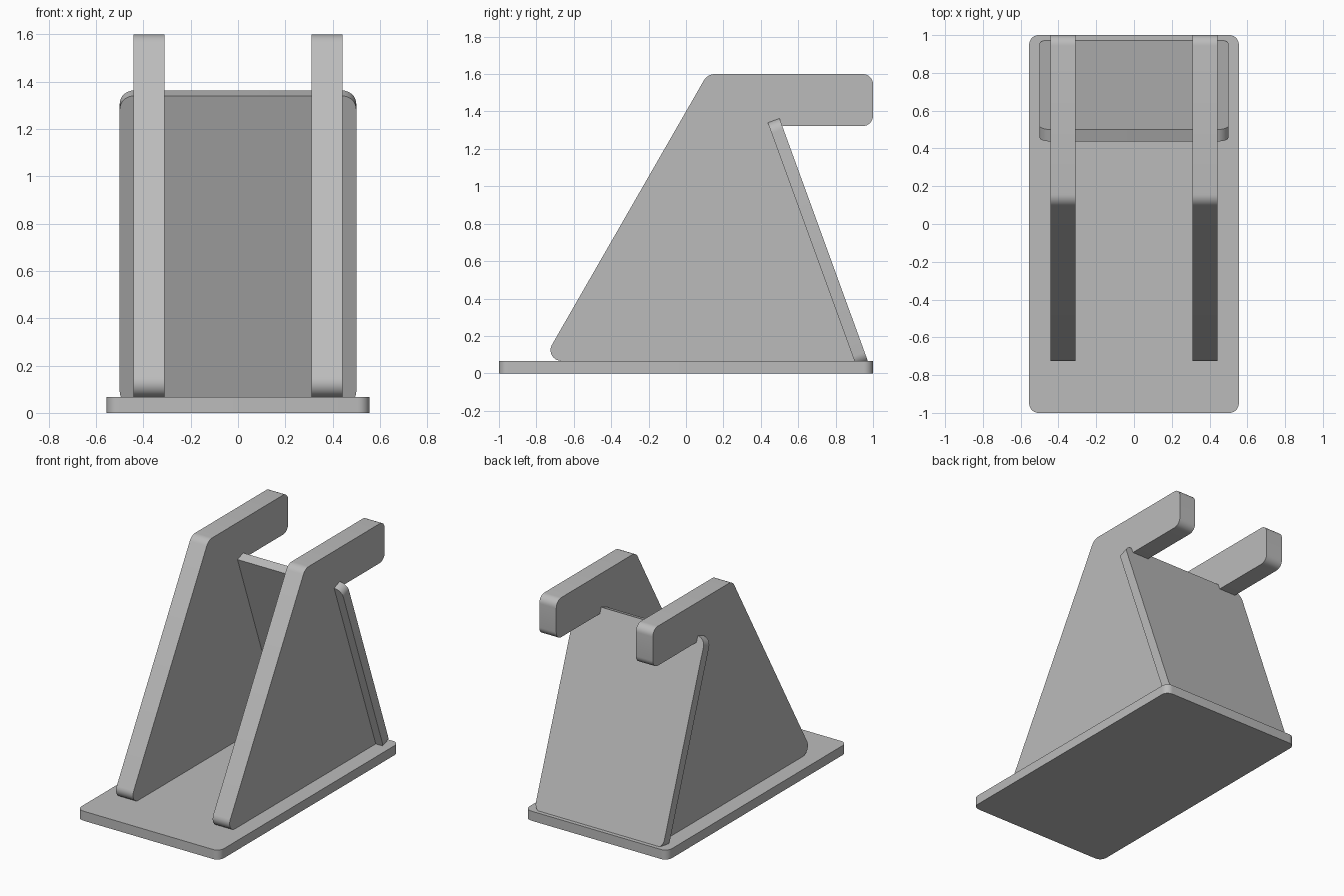
import bpy, bmesh
from math import radians, tan, sin
from mathutils import Vector

cube = bpy.data.objects.get("Cube")
if cube:
    bpy.data.objects.remove(cube, do_unlink=True)

grey = bpy.data.materials.new("plain grey")
grey.use_nodes = True
colour = (0.5, 0.5, 0.5, 1)
grey.diffuse_color = colour
grey.node_tree.nodes["Principled BSDF"].inputs["Base Color"].default_value = colour


def rounded_outline(corners, steps=8):
    """Replace each (x, y, radius) corner with a tangent arc."""
    pts = [Vector(c[:2]) for c in corners]
    out = []
    for i, p in enumerate(pts):
        r = corners[i][2]
        if r == 0:
            out.append(p)
            continue
        a = (pts[i - 1] - p).normalized()
        b = (pts[(i + 1) % len(pts)] - p).normalized()
        half = a.angle(b) / 2
        centre = p + (a + b).normalized() * (r / sin(half))
        start = p + a * (r / tan(half)) - centre
        end = p + b * (r / tan(half)) - centre
        sweep = start.angle(end)
        for k in range(steps + 1):
            t = k / steps
            out.append(centre + (start * sin((1 - t) * sweep) + end * sin(t * sweep)) / sin(sweep))
    return out


def board(name, corners, thickness, location=(0, 0, 0), rotation=(0, 0, 0)):
    """Flat board: rounded outline extruded along its local z."""
    bm = bmesh.new()
    face = bm.faces.new([bm.verts.new((p.x, p.y, 0)) for p in rounded_outline(corners)])
    ext = bmesh.ops.extrude_face_region(bm, geom=[face])
    verts = [v for v in ext["geom"] if isinstance(v, bmesh.types.BMVert)]
    bmesh.ops.translate(bm, verts=verts, vec=(0, 0, thickness))
    bmesh.ops.recalc_face_normals(bm, faces=bm.faces)
    mesh = bpy.data.meshes.new(name)
    bm.to_mesh(mesh)
    bm.free()
    mesh.materials.append(grey)
    obj = bpy.data.objects.new(name, mesh)
    bpy.context.collection.objects.link(obj)
    obj.location = location
    obj.rotation_euler = [radians(a) for a in rotation]
    bpy.ops.object.select_all(action="DESELECT")
    obj.select_set(True)
    bpy.context.view_layer.objects.active = obj
    bpy.ops.object.shade_smooth_by_angle(angle=radians(30))
    return obj


def rectangle(x, y0, y1, r):
    return [(-x, y0, r), (x, y0, r), (x, y1, r), (-x, y1, r)]


# Base plate
board("base_plate", rectangle(0.555, -1, 1, 0.05), 0.067)

# Side plates with a sloping front and a rearward arm
side = [(-0.766, 0.067, 0.057), (0.115, 1.6, 0.07), (1, 1.6, 0.055),
        (1, 1.322, 0.055), (0.479, 1.322, 0), (0.934, 0.067, 0)]
for name, x in (("left_side_plate", 0.31), ("right_side_plate", -0.442)):
    board(name, side, 0.132, (x, 0, 0), (90, 0, 90))

# Leaning back panel, its foot set into the base
board("back_panel", rectangle(0.5, -1.39, 0, 0.06), 0.067, (0, 0.5, 1.363), (110, 0, 0))
